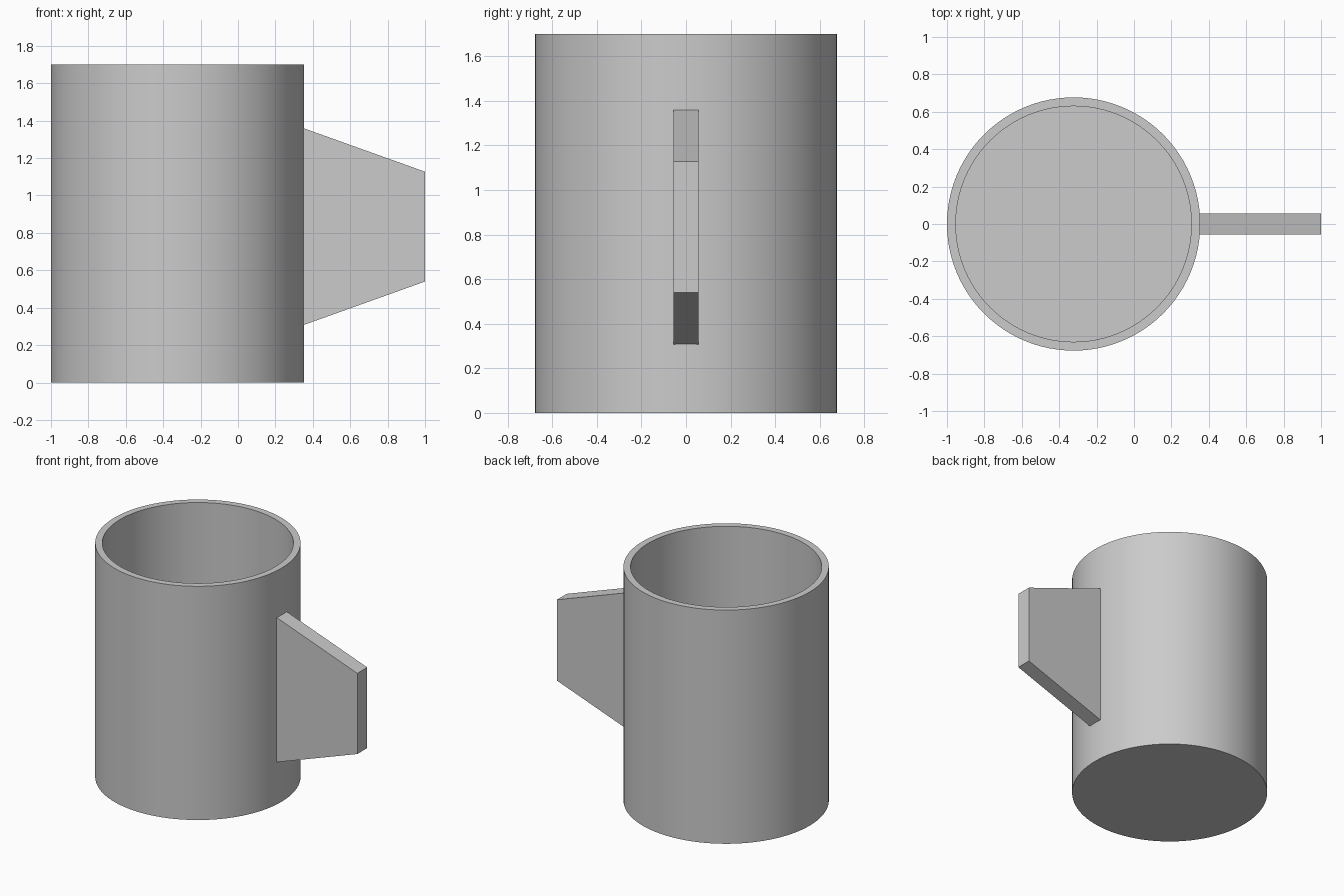
import bpy, bmesh, math
from mathutils import Vector

if "Cube" in bpy.data.objects:
    bpy.data.objects.remove(bpy.data.objects["Cube"])

GREY = (0.6, 0.6, 0.6, 1)
mat = bpy.data.materials.new("plain grey")
mat.use_nodes = True
mat.diffuse_color = GREY
mat.node_tree.nodes["Principled BSDF"].inputs["Base Color"].default_value = GREY

CENTRE_X, RADIUS, INNER, HEIGHT, FLOOR = -0.323, 0.677, 0.63, 1.7, 0.05


def finish(name, bm):
    bmesh.ops.recalc_face_normals(bm, faces=bm.faces)
    mesh = bpy.data.meshes.new(name)
    bm.to_mesh(mesh)
    bm.free()
    mesh.materials.append(mat)
    obj = bpy.data.objects.new(name, mesh)
    bpy.context.collection.objects.link(obj)
    bpy.context.view_layer.objects.active = obj
    for other in bpy.context.selected_objects:
        other.select_set(False)
    obj.select_set(True)
    bpy.ops.object.shade_smooth_by_angle(angle=math.radians(30))
    return obj


# Cup body: rings joined from the outer base, over the rim, to the inner floor
SIDES = 96
bm = bmesh.new()
rings = []
for r, z in ((RADIUS, 0), (RADIUS, HEIGHT), (INNER, HEIGHT), (INNER, FLOOR)):
    angles = [math.tau * i / SIDES for i in range(SIDES)]
    rings.append([bm.verts.new((r * math.cos(a), r * math.sin(a), z)) for a in angles])
for lower, upper in zip(rings, rings[1:]):
    for i in range(SIDES):
        j = (i + 1) % SIDES
        bm.faces.new((lower[i], lower[j], upper[j], upper[i]))
bm.faces.new(rings[0])
bm.faces.new(rings[-1])
cup = finish("cup_body", bm)
cup.location.x = CENTRE_X

# Handle: tapered solid plate, its root buried in the cup wall
HALF = 0.057
bm = bmesh.new()
outline = ((0.33, 0.30), (1.0, 0.54), (1.0, 1.127), (0.33, 1.367))
face = bm.faces.new([bm.verts.new((x, -HALF, z)) for x, z in outline])
side = bmesh.ops.extrude_face_region(bm, geom=[face])
moved = [v for v in side["geom"] if isinstance(v, bmesh.types.BMVert)]
bmesh.ops.translate(bm, verts=moved, vec=Vector((0, 2 * HALF, 0)))
finish("handle", bm)
